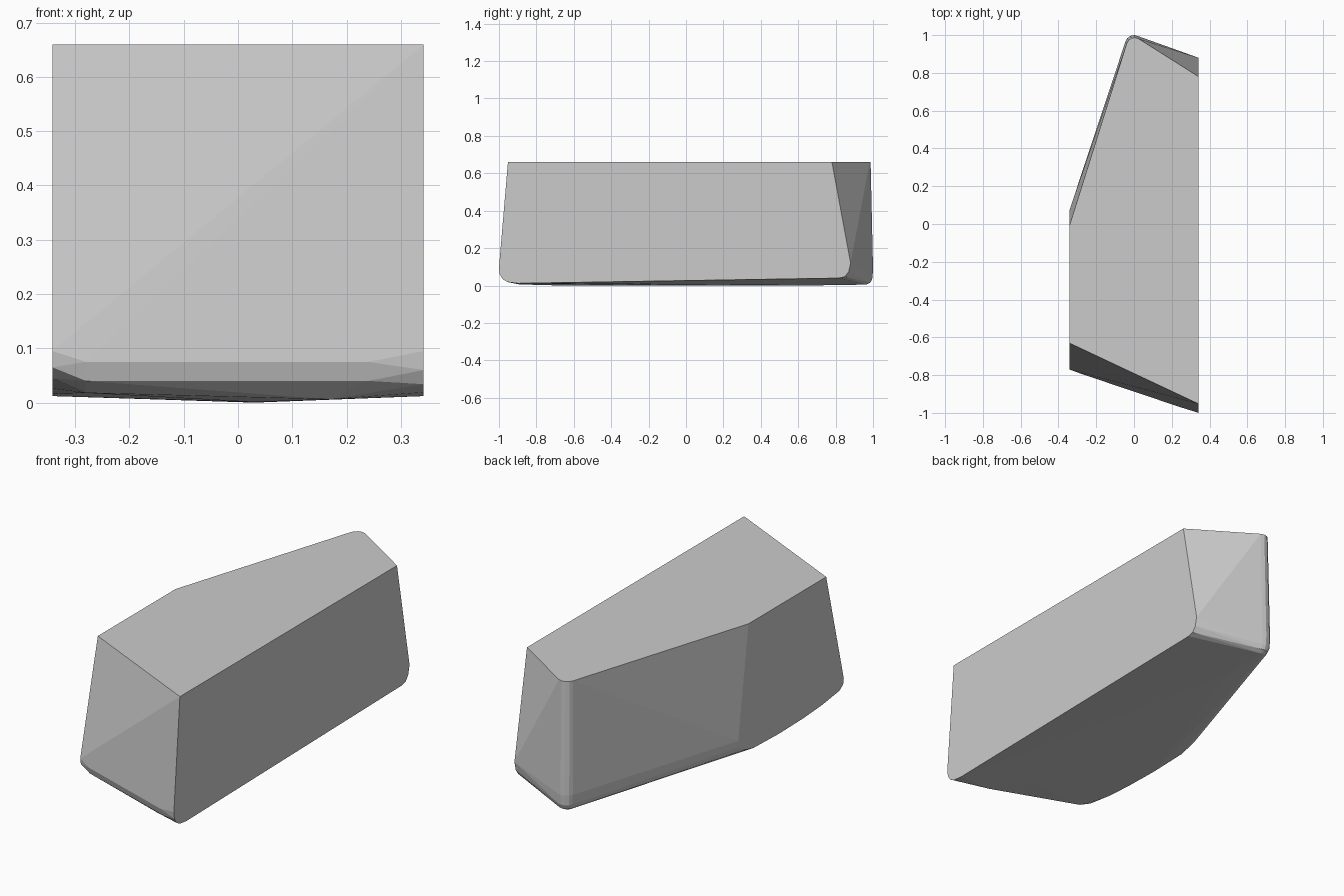
import bpy, bmesh, math

if "Cube" in bpy.data.objects:
    bpy.data.objects.remove(bpy.data.objects["Cube"])

X, TOP = 0.342, 0.66
points = []


def side_profile(x, profile):
    """Flat side of the block, given as (y, z) pairs."""
    points.extend((x, y, z) for y, z in profile)


# left side: short, with a long sweeping lower front edge
side_profile(-X, [(-.63, TOP), (-.77, .095), (-.765, .065), (-.735, .045), (-.6, .026),
                  (-.45, .016), (-.25, .012), (-.05, .018), (.04, .04), (.065, .065),
                  (.072, .1), (-.01, TOP)])

# right side: long, with small rounded lower corners
side_profile(X, [(-.952, TOP), (-1, .095), (-.996, .06), (-.98, .034), (-.955, .019),
                 (-.9, .012), (.82, .04), (.85, .048), (.87, .075), (.88, .12), (.78, TOP)])

# rounded back tip: one arc per level (centre x, centre y, radius, z)
for cx, cy, r, z in [(.002, .945, .042, TOP), (0, .953, .047, .09), (0, .953, .044, .04),
                     (0, .953, .034, .016), (0, .945, .02, .005)]:
    for deg in (62, 88, 114, 140, 163):
        a = math.radians(deg)
        points.append((cx + r * math.cos(a), cy + r * math.sin(a), z))

# rounded lower front edge
for x, y in [(-.28, -.793), (.24, -.968)]:
    points += [(x, y, .075), (x, y + .012, .04), (x, y + .05, .018)]

# slightly crowned underside
points += [(.17, -.89, .006), (.03, -.7, .001), (.03, 0, 0), (0, .7, .001)]

bm = bmesh.new()
for p in points:
    bm.verts.new(p)
hull = bmesh.ops.convex_hull(bm, input=bm.verts)
loose = [v for v in bm.verts if not v.link_faces]
bmesh.ops.delete(bm, geom=loose, context='VERTS')
bmesh.ops.dissolve_limit(bm, angle_limit=math.radians(0.3), verts=bm.verts, edges=bm.edges)
bmesh.ops.recalc_face_normals(bm, faces=bm.faces)

mesh = bpy.data.meshes.new("faceted_block")
bm.to_mesh(mesh)
bm.free()
block = bpy.data.objects.new("faceted_block", mesh)
bpy.context.collection.objects.link(block)
